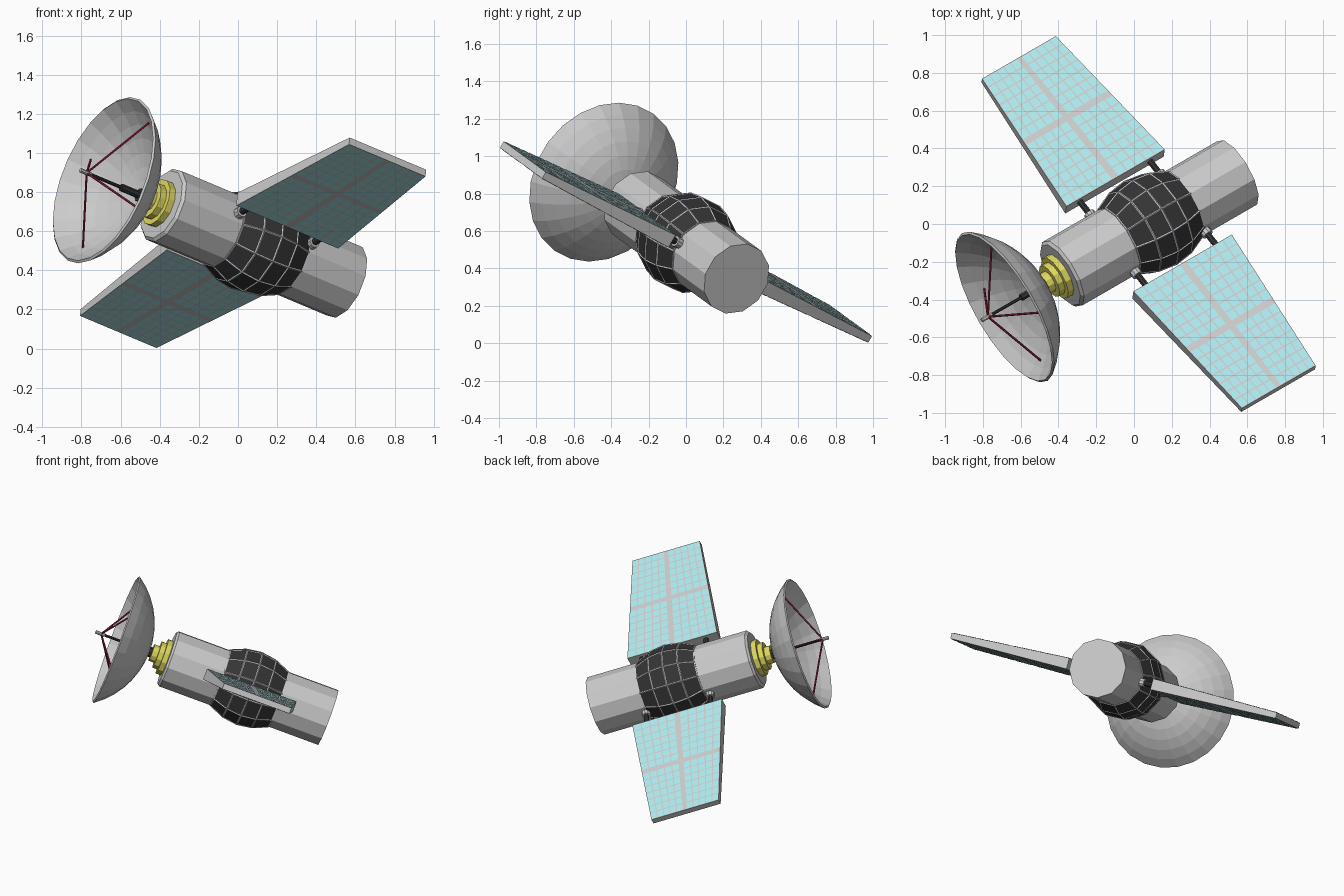
import bpy, bmesh
from math import sin, cos, pi, radians, sqrt, asin
from mathutils import Matrix, Vector

if "Cube" in bpy.data.objects:
    bpy.data.objects.remove(bpy.data.objects["Cube"])

# Local frame: X runs along the body, Y across the panels, Z is the panel normal
M = (Matrix.Translation((0.077, 0, 0.541)) @ Matrix.Rotation(radians(30), 4, 'Z')
     @ Matrix.Rotation(radians(20), 4, 'Y') @ Matrix.Rotation(radians(-23), 4, 'X'))


def material(name, rgb):
    m = bpy.data.materials.new(name)
    m.diffuse_color = (*rgb, 1)
    m.use_nodes = True
    m.node_tree.nodes["Principled BSDF"].inputs["Base Color"].default_value = m.diffuse_color
    return m


GREY = material("grey", (0.6, 0.6, 0.6))
DARK = material("charcoal", (0.035, 0.035, 0.035))
YELLOW = material("yellow", (0.75, 0.7, 0.12))
RED = material("dark_red", (0.3, 0.02, 0.05))
CYAN = material("cell_cyan", (0.42, 0.83, 0.87))


def finish(name, bm, *mats, recalc=True):
    if recalc:
        bmesh.ops.recalc_face_normals(bm, faces=bm.faces)
    me = bpy.data.meshes.new(name)
    bm.to_mesh(me)
    bm.free()
    for m in mats:
        me.materials.append(m)
    ob = bpy.data.objects.new(name, me)
    ob.matrix_world = M
    bpy.context.collection.objects.link(ob)
    return ob


def lathe(profile, sides):
    """Revolve (x, radius) points around the local X axis."""
    bm = bmesh.new()
    rings = [[bm.verts.new((x, r * cos(2 * pi * (k + .5) / sides), r * sin(2 * pi * (k + .5) / sides)))
              for k in range(sides)] for x, r in profile]
    for a, b in zip(rings, rings[1:]):
        for k in range(sides):
            j = (k + 1) % sides
            bm.faces.new((a[k], a[j], b[j], b[k]))
    bmesh.ops.remove_doubles(bm, verts=bm.verts, dist=1e-5)
    bmesh.ops.recalc_face_normals(bm, faces=bm.faces)
    return bm


def rod(name, p, q, r, mat, sides=8):
    p, q = Vector(p), Vector(q)
    d = q - p
    bm = bmesh.new()
    bmesh.ops.create_cone(bm, cap_ends=True, segments=sides, radius1=r, radius2=r, depth=d.length,
                          matrix=Matrix.Translation((p + q) / 2) @ d.to_track_quat('Z', 'Y').to_matrix().to_4x4())
    return finish(name, bm, mat)


# Main hull
finish("hull", lathe([(-.575, 0), (-.575, .185), (-.56, .2), (.575, .2), (.575, 0)], 12), GREY)

# Bulging middle section with dark inset tiles
L, X0 = .21, .012
arc = [(X0 + L * t, .205 + .06 * (1 - t * t)) for t in (-1, -.5, 0, .5, 1)]
bm = lathe([(arc[0][0], 0)] + arc + [(arc[-1][0], 0)], 12)
tiles = [f for f in bm.faces if abs(f.normal.x) < .8]
bmesh.ops.inset_individual(bm, faces=tiles, thickness=.008, depth=-.003)
for f in tiles:
    f.material_index = 1
finish("tiled_barrel", bm, GREY, DARK, recalc=False)

# Yellow dish mount and its dark stub
finish("dish_mount", lathe([(-.57, 0), (-.57, .125), (-.61, .125), (-.61, .095), (-.645, .095),
                            (-.645, .06), (-.685, .06), (-.685, 0)], 12), YELLOW)
rod("mount_stub", (-.67, 0, 0), (-.72, 0, 0), .035, DARK)

# Dish: thin spherical bowl opening toward -X
RIM, DEPTH, VX = .452, .235, -.70
R = (RIM ** 2 + DEPTH ** 2) / (2 * DEPTH)
A = asin(RIM / R)


def bowl(rad):
    return [(VX - R + rad * cos(A * i / 7), rad * sin(A * i / 7)) for i in range(8)]


finish("dish", lathe(bowl(R) + bowl(R - .014)[::-1], 24), GREY)

# Feed boom, feed tip and four spokes
FOCUS = (-1.045, 0, 0)
rod("feed_boom", (VX, 0, 0), FOCUS, .009, DARK)
rod("feed_boom_base", (VX, 0, 0), (-.83, 0, 0), .02, DARK)
rod("feed_tip", (-1.02, 0, 0), (-1.085, 0, 0), .012, GREY)
SR = .375
SX = VX - R + sqrt((R - .007) ** 2 - SR ** 2)
for k in range(4):
    t = pi / 4 + k * pi / 2
    rod(f"feed_spoke_{k + 1}", FOCUS, (SX, SR * cos(t), SR * sin(t)), .006, RED, 6)

# Tapered solar panels
Y_IN, Y_OUT, W_IN, W_OUT, T_IN, T_OUT = .308, 1.194, .32, .24, .038, .02


def panel_point(side, u, v, face, lift=0):
    """u in -1..1 across, v in 0..1 outward, face is +1 top or -1 underside."""
    mix = lambda a, b: a + (b - a) * v
    return (u * mix(W_IN, W_OUT), side * mix(Y_IN, Y_OUT), face * (mix(T_IN, T_OUT) + lift))


def spans(lo, hi, n, gap):
    step = (hi - lo) / n
    return [(lo + i * step + gap, lo + (i + 1) * step - gap) for i in range(n)]


U_CELLS = spans(-1, -.05, 5, .014) + spans(.05, 1, 5, .014)
V_CELLS = spans(0, .483, 7, .005) + spans(.517, 1, 7, .005)

for side, label in ((1, "rear"), (-1, "front")):
    bm = bmesh.new()
    for face in (1, -1):
        for u in (-1, 1):
            for v in (0, 1):
                bm.verts.new(panel_point(side, u, v, face))
    bmesh.ops.convex_hull(bm, input=bm.verts)
    bmesh.ops.dissolve_limit(bm, angle_limit=.01, verts=bm.verts, edges=bm.edges)
    finish(f"{label}_panel", bm, GREY)

    # Solar cells on both faces
    bm = bmesh.new()
    for face in (1, -1):
        for u0, u1 in U_CELLS:
            for v0, v1 in V_CELLS:
                quad = [(u0, v0), (u1, v0), (u1, v1), (u0, v1)]
                f = bm.faces.new([bm.verts.new(panel_point(side, u, v, face, .002)) for u, v in quad])
                f.normal_update()
                if f.normal.z * face < 0:
                    f.normal_flip()
    finish(f"{label}_solar_cells", bm, CYAN, recalc=False)

    # Struts with collars joining the panel to the hull
    for x in (-.228, .228):
        end = "dish_end" if x < 0 else "tail_end"
        rod(f"{label}_strut_{end}", (x, side * .15, 0), (x, side * .33, 0), .018, DARK)
        rod(f"{label}_collar_{end}", (x, side * .17, 0), (x, side * .225, 0), .03, GREY, 10)
